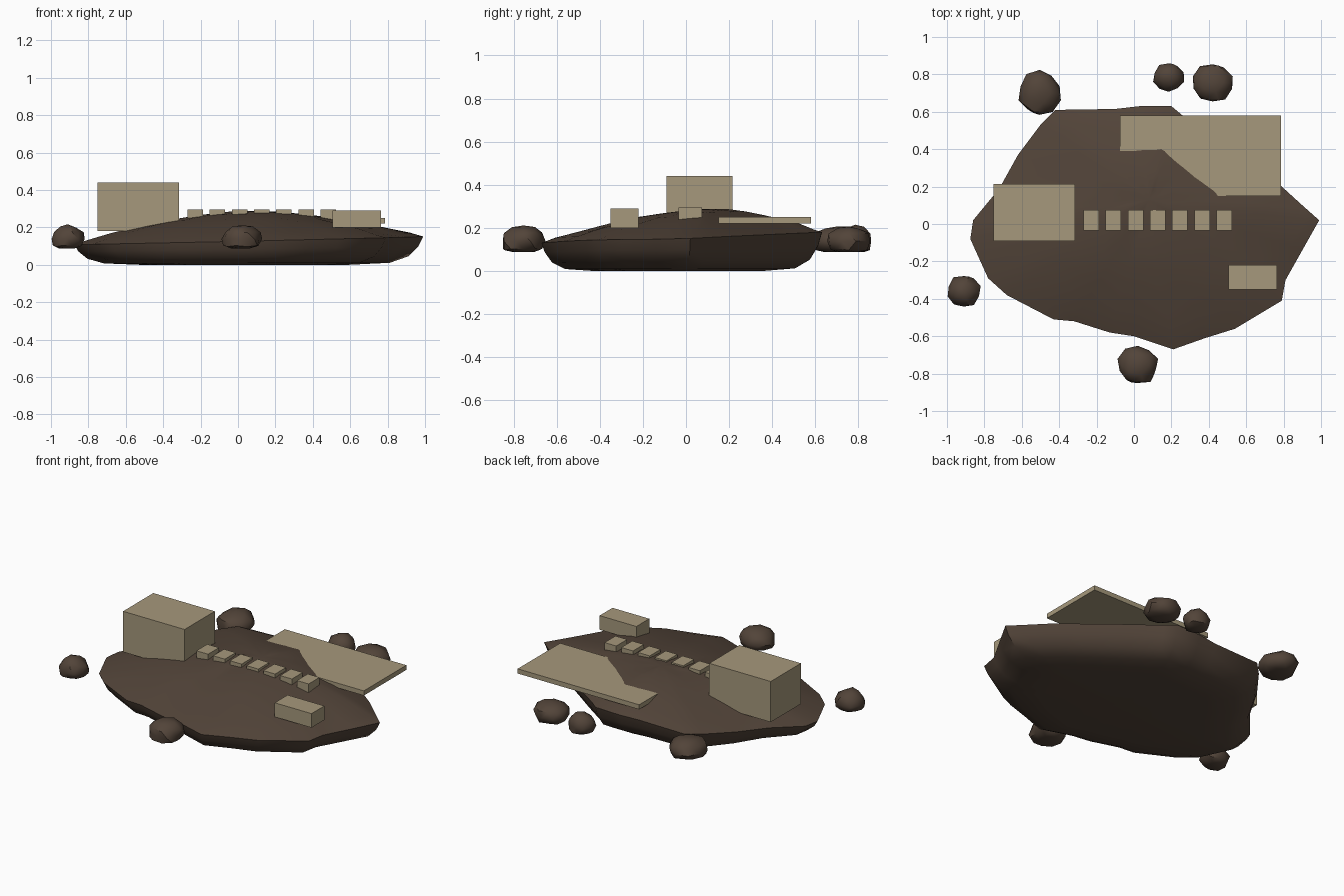
import bpy, bmesh, math, random
from mathutils import Vector

if "Cube" in bpy.data.objects:
    bpy.data.objects.remove(bpy.data.objects["Cube"])

random.seed(4)

def material(name, rgb):
    m = bpy.data.materials.new(name)
    m.diffuse_color = (*rgb, 1)
    m.use_nodes = True
    m.node_tree.nodes["Principled BSDF"].inputs["Base Color"].default_value = m.diffuse_color
    return m

rock = material("brown rock", (0.085, 0.058, 0.041))
sand = material("sand stone", (0.38, 0.315, 0.2))

def make_object(name, bm, mat):
    bmesh.ops.recalc_face_normals(bm, faces=bm.faces)
    me = bpy.data.meshes.new(name)
    bm.to_mesh(me)
    bm.free()
    ob = bpy.data.objects.new(name, me)
    bpy.context.collection.objects.link(ob)
    me.materials.append(mat)
    return ob

def smooth(ob, angle):
    bpy.ops.object.select_all(action='DESELECT')
    ob.select_set(True)
    bpy.context.view_layer.objects.active = ob
    bpy.ops.object.shade_smooth_by_angle(angle=math.radians(angle))

def box(name, x0, x1, y0, y1, z0, z1):
    bm = bmesh.new()
    bmesh.ops.create_cube(bm, size=1)
    for v in bm.verts:
        v.co = Vector(((x0 + x1) / 2 + v.co.x * (x1 - x0),
                       (y0 + y1) / 2 + v.co.y * (y1 - y0),
                       (z0 + z1) / 2 + v.co.z * (z1 - z0)))
    return make_object(name, bm, sand)

# Island: outline seen from above, lofted to a domed top and a flat underside
outline = [(.99, .02), (.90, .10), (.79, .20), (.60, .34), (.42, .47), (.26, .58), (.20, .63),
           (.03, .63), (-.10, .615), (-.42, .61), (-.50, .53), (-.62, .37), (-.72, .19),
           (-.86, .02), (-.875, -.08), (-.83, -.18), (-.78, -.29), (-.68, -.38),
           (-.43, -.51), (-.32, -.52), (-.13, -.58), (0, -.60), (.21, -.67), (.38, -.61),
           (.54, -.56), (.79, -.41), (.81, -.30), (.90, -.14)]

def rim_height(x, y):
    return 0.125 + 0.025 * max(x, 0) - 0.02 * max(-x, 0) + 0.08 * max(y, 0)

bm = bmesh.new()
rings = []
top_c, low_c = Vector((.08, .13)), Vector((0, -.06))
for s in (.12, .3, .48, .65, .8, .92, 1):
    ring = []
    for x, y in outline:
        p = top_c.lerp(Vector((x, y)), s)
        rim = rim_height(x, y)
        z = rim + (.288 - rim) * (1 - s ** 1.75)
        ring.append(bm.verts.new((p.x, p.y, z + random.uniform(-.003, .003) * (s < 1))))
    rings.append(ring)
for s, h in ((.975, .66), (.92, .3), (.82, .07), (.6, 0)):
    ring = []
    for x, y in outline:
        p = low_c.lerp(Vector((x, y)), s)
        ring.append(bm.verts.new((p.x, p.y, h * rim_height(x, y))))
    rings.append(ring)
n = len(outline)
for a, b in zip(rings, rings[1:]):
    for i in range(n):
        j = (i + 1) % n
        bm.faces.new((a[i], a[j], b[j], b[i]))
for ring, c in ((rings[0], (top_c.x, top_c.y, .288)), (rings[-1], (low_c.x, low_c.y, 0))):
    mid = bm.verts.new(c)
    for i in range(n):
        bm.faces.new((ring[i], ring[(i + 1) % n], mid))
smooth(make_object("island", bm, rock), 45)

# Boulders around the shore, flattened underneath
def boulder(name, x, y, rx, ry):
    bm = bmesh.new()
    bmesh.ops.create_icosphere(bm, subdivisions=2, radius=1)
    for v in bm.verts:
        k = random.uniform(.9, 1.06)
        z = max(.138 + .075 * k * v.co.z, .088)
        v.co = Vector((x + v.co.x * rx * k, y + v.co.y * ry * k, z))
    smooth(make_object(name, bm, rock), 40)

for i, spec in enumerate([(-.505, .70, .115, .12), (.185, .785, .085, .08),
                          (.42, .755, .11, .105), (-.91, -.36, .09, .088),
                          (.02, -.755, .11, .105)]):
    boulder(f"boulder_{i + 1}", *spec)

# Stone blocks on the island
box("large_block", -.75, -.315, -.09, .215, .18, .44)
box("thin_slab", -.075, .785, .15, .58, .22, .25)
box("small_block", .505, .765, -.35, -.22, .20, .29)
for i in range(7):
    x = -.27 + .1185 * i
    box(f"stepping_stone_{i + 1}", x, x + .083, -.035, .075, .24, .295)
